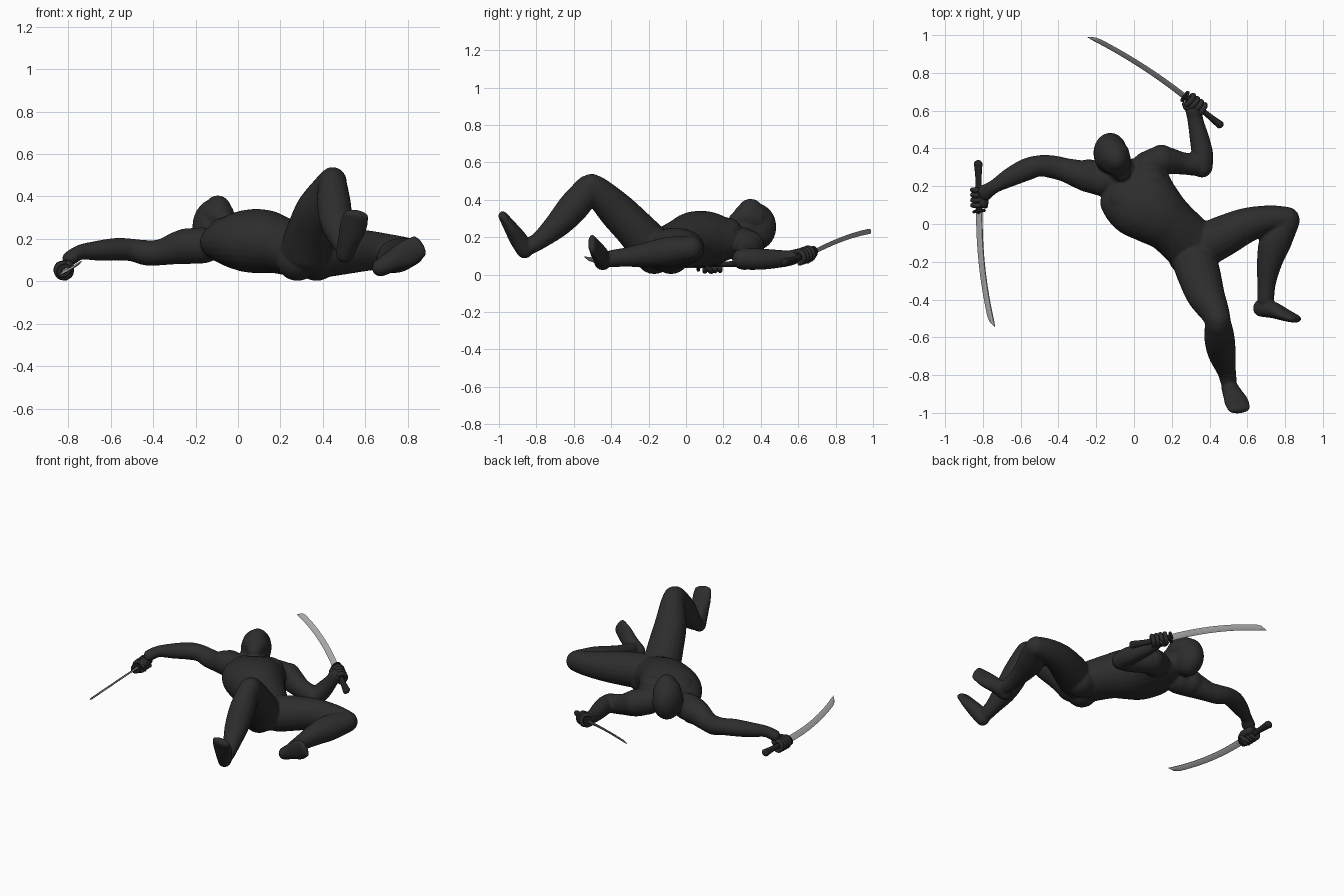
import bpy, bmesh, math
from mathutils import Vector, Matrix


def material(name, c):
    m = bpy.data.materials.new(name)
    m.diffuse_color = (c[0], c[1], c[2], 1)
    return m


SUIT = material("charcoal cloth", (0.026, 0.026, 0.026))
GRIP = material("black grip", (0.018, 0.018, 0.019))
STEEL = material("steel", (0.42, 0.42, 0.42))


def finish(bm, name, mat, angle=60):
    bmesh.ops.recalc_face_normals(bm, faces=bm.faces)
    me = bpy.data.meshes.new(name)
    bm.to_mesh(me)
    bm.free()
    ob = bpy.data.objects.new(name, me)
    bpy.context.collection.objects.link(ob)
    me.materials.append(mat)
    bpy.ops.object.select_all(action='DESELECT')
    ob.select_set(True)
    bpy.context.view_layer.objects.active = ob
    bpy.ops.object.shade_smooth_by_angle(angle=math.radians(angle))
    return ob


def skin(bm, rings):
    vs = [[bm.verts.new(p) for p in r] for r in rings]
    n = len(vs[0])
    for a, b in zip(vs, vs[1:]):
        for i in range(n):
            bm.faces.new((a[i], a[(i + 1) % n], b[(i + 1) % n], b[i]))
    bm.faces.new(vs[0][::-1])
    bm.faces.new(vs[-1])


def tube(bm, pts, hint=(0, 0, 1), seg=20, sub=5):
    """Rounded limb through rows (x, y, z, half depth along hint, half width)."""
    P = [Vector(p if len(p) == 5 else (*p, p[3])) for p in pts]
    Q = [2 * P[0] - P[1]] + P + [2 * P[-1] - P[-2]]
    path = []
    for i in range(1, len(Q) - 2):
        a, b, c, d = Q[i - 1:i + 3]
        for k in range(sub):
            t = k / sub
            path.append(0.5 * (2 * b + (c - a) * t + (2 * a - 5 * b + 4 * c - d) * t * t
                               + (3 * b - a - 3 * c + d) * t ** 3))
    path.append(P[-1])

    def ring(v, tan, off=0.0, sc=1.0):
        h = Vector(hint)
        h = (h - tan * h.dot(tan)).normalized()
        w = tan.cross(h)
        c = Vector(v[:3]) + tan * off
        return [c + sc * (h * v[3] * math.sin(g) + w * v[4] * math.cos(g))
                for g in (2 * math.pi * i / seg for i in range(seg))]
    xyz = [Vector(v[:3]) for v in path]
    n = len(path)
    tans = [(xyz[min(i + 1, n - 1)] - xyz[max(i - 1, 0)]).normalized() for i in range(n)]
    caps = [math.radians(g) for g in (25, 50, 70, 84)]
    e0, e1 = min(path[0][3:]), min(path[-1][3:])
    rings = [ring(path[0], tans[0], -e0 * math.sin(g), math.cos(g)) for g in reversed(caps)]
    rings += [ring(v, t) for v, t in zip(path, tans)]
    rings += [ring(path[-1], tans[-1], e1 * math.sin(g), math.cos(g)) for g in caps]
    skin(bm, rings)


def ball(bm, pos, radii, turn=0.0):
    m = (Matrix.Translation(pos) @ Matrix.Rotation(math.radians(turn), 4, 'Z')
         @ Matrix.Diagonal((*radii, 1)))
    bmesh.ops.create_uvsphere(bm, u_segments=24, v_segments=14, radius=1, matrix=m)


# ---- body: overlapping limbs fused into one smooth skin ----
bm = bmesh.new()
# torso and neck
tube(bm, [(-0.06, 0.25, 0.185, 0.075, 0.13), (-0.03, 0.21, 0.185, 0.105, 0.185),
          (0.04, 0.12, 0.19, 0.145, 0.20), (0.12, 0.05, 0.188, 0.15, 0.172),
          (0.195, -0.01, 0.17, 0.135, 0.147), (0.28, -0.09, 0.14, 0.12, 0.145),
          (0.33, -0.14, 0.13, 0.11, 0.14)], seg=28)
tube(bm, [(-0.03, 0.22, 0.20, 0.075), (-0.10, 0.34, 0.24, 0.072)])
ball(bm, (-0.05, 0.145, 0.24), (0.10, 0.08, 0.065), 50)
ball(bm, (0.075, 0.215, 0.24), (0.10, 0.08, 0.065), 20)
# buttocks
ball(bm, (0.28, -0.17, 0.10), (0.10, 0.10, 0.097))
ball(bm, (0.37, -0.08, 0.10), (0.10, 0.10, 0.097))
# hooded head: skull, brow, tapering face
ball(bm, (-0.125, 0.375, 0.255), (0.09, 0.108, 0.125))
ball(bm, (-0.095, 0.345, 0.33), (0.066, 0.072, 0.075))
tube(bm, [(-0.11, 0.36, 0.30, 0.09), (-0.085, 0.315, 0.305, 0.074, 0.076),
          (-0.064, 0.272, 0.29, 0.045, 0.048)])
# arm stretched sideways
tube(bm, [(-0.16, 0.23, 0.17, 0.085), (-0.26, 0.255, 0.163, 0.082, 0.08),
          (-0.36, 0.285, 0.138, 0.062, 0.064), (-0.43, 0.302, 0.135, 0.06, 0.061),
          (-0.50, 0.308, 0.148, 0.053, 0.056),
          (-0.57, 0.288, 0.152, 0.053, 0.059), (-0.66, 0.245, 0.145, 0.047, 0.05),
          (-0.74, 0.198, 0.138, 0.036, 0.036), (-0.79, 0.165, 0.11, 0.034, 0.044)])
ball(bm, (-0.24, 0.255, 0.167), (0.09, 0.088, 0.083))
# arm bent upward past the head
tube(bm, [(0.07, 0.30, 0.17, 0.085), (0.15, 0.335, 0.145, 0.084, 0.078),
          (0.25, 0.322, 0.105, 0.066, 0.06), (0.33, 0.312, 0.085, 0.062, 0.058)])
ball(bm, (0.145, 0.337, 0.15), (0.08, 0.083, 0.085))
tube(bm, [(0.36, 0.303, 0.083, 0.057), (0.362, 0.37, 0.083, 0.058, 0.057),
          (0.347, 0.45, 0.083, 0.053, 0.052), (0.325, 0.55, 0.088, 0.042, 0.042),
          (0.317, 0.605, 0.105, 0.036, 0.046)])
# leg with raised knee
tube(bm, [(0.32, -0.19, 0.15, 0.12), (0.345, -0.27, 0.24, 0.108, 0.115),
          (0.378, -0.37, 0.342, 0.1, 0.102), (0.425, -0.46, 0.432, 0.082, 0.079),
          (0.445, -0.51, 0.467, 0.075, 0.068)], (0, 0.7, 0.7))
tube(bm, [(0.445, -0.52, 0.46, 0.075, 0.068), (0.452, -0.60, 0.363, 0.083, 0.08),
          (0.465, -0.685, 0.268, 0.07, 0.074), (0.49, -0.78, 0.185, 0.049, 0.05),
          (0.50, -0.83, 0.155, 0.046, 0.044)], (0, -0.7, 0.7))
tube(bm, [(0.503, -0.86, 0.13, 0.047, 0.042), (0.522, -0.9, 0.195, 0.047, 0.052),
          (0.542, -0.94, 0.255, 0.036, 0.064), (0.556, -0.978, 0.312, 0.025, 0.06)],
     (0, -0.87, -0.5))
# leg folded outward, shin lying flat
tube(bm, [(0.38, -0.11, 0.13, 0.115), (0.48, -0.06, 0.14, 0.11, 0.108),
          (0.60, -0.005, 0.145, 0.097, 0.092), (0.72, 0.025, 0.142, 0.08, 0.074),
          (0.81, 0.025, 0.138, 0.067, 0.066)])
tube(bm, [(0.808, 0.015, 0.138, 0.067, 0.07), (0.75, -0.09, 0.122, 0.08, 0.085),
          (0.718, -0.20, 0.108, 0.068, 0.068), (0.702, -0.31, 0.095, 0.052, 0.05),
          (0.697, -0.40, 0.085, 0.046, 0.044)])
tube(bm, [(0.672, -0.445, 0.065, 0.046, 0.042), (0.735, -0.455, 0.10, 0.044, 0.052),
          (0.795, -0.48, 0.132, 0.033, 0.063), (0.852, -0.502, 0.165, 0.022, 0.056)],
     (0, 1, 0))
body = finish(bm, "masked_fighter_body", SUIT)
r = body.modifiers.new("fuse", 'REMESH')
r.mode = 'VOXEL'
r.voxel_size = 0.007
r.use_smooth_shade = True
s = body.modifiers.new("soften", 'SMOOTH')
s.factor = 0.5
s.iterations = 5
bpy.ops.object.convert(target='MESH')

SAG = 0.025  # curvature of the blades


# ---- swords and gripping hands ----
def sword(side, pommel, guard, tip, bend, wrist):
    pommel, guard, tip = Vector(pommel), Vector(guard), Vector(tip)
    u = (tip - guard).normalized()
    n = Vector(bend)
    n = (n - u * n.dot(u)).normalized()
    s = u.cross(n)
    length = (tip - guard).length
    # curved single-edged blade
    rings = []
    for i in range(19):
        t = i / 18
        c = guard + u * length * t + n * SAG * 4 * t * (1 - t)
        d = (u + n * (SAG * 4 * (1 - 2 * t) / length)).normalized()
        m = s.cross(d)
        w = 0.021 - 0.003 * t
        edge = w if t < 0.93 else w - 2 * w * (t - 0.93) / 0.07 * 0.95
        rid = min(-0.25 * w, edge)
        th = 0.006 if i < 18 else 0.001
        rings.append([c - m * w - s * th * 0.6, c + m * rid - s * th, c + m * edge,
                      c + m * rid + s * th, c - m * w + s * th * 0.6])
    b = bmesh.new()
    skin(b, rings)
    finish(b, side + "_blade", STEEL, 25)
    # handle with flared pommel
    g = (guard - pommel).normalized()
    b = bmesh.new()
    rows = []
    for t, k in ((0.04, 0.025), (0.15, 0.022), (0.35, 0.018), (0.7, 0.017), (1.0, 0.02)):
        rows.append((*(pommel.lerp(guard, t)), k, k * 0.75))
    tube(b, rows, n, 12, 3)
    finish(b, side + "_handle", GRIP, 40)
    # oval hand guard
    b = bmesh.new()
    skin(b, [[guard + u * o + n * 0.038 * q * math.cos(a) + s * 0.031 * q * math.sin(a)
              for a in (2 * math.pi * i / 20 for i in range(20))]
             for o, q in ((-0.007, 0.9), (-0.004, 1), (0.004, 1), (0.007, 0.9))])
    finish(b, side + "_guard", GRIP, 30)
    # palm, four curled fingers and thumb
    grip = guard - g * 0.072
    p = Vector(wrist) - grip
    p = (p - g * p.dot(g)).normalized()
    q = g.cross(p)
    b = bmesh.new()
    a0, a1 = grip + p * 0.03 - g * 0.03, grip + p * 0.03 + g * 0.03
    tube(b, [(*a0, 0.026, 0.03), (*a1, 0.026, 0.03)], p, 16, 3)
    for i in range(4):
        o = grip + g * (0.04 - 0.027 * i)
        tube(b, [(*(o + (p * math.cos(a) + q * math.sin(a)) * 0.033), 0.0135)
                 for a in (math.radians(x) for x in (40, 90, 135, 180, 225, 275))], g, 10, 3)
    o = grip + g * 0.045
    tube(b, [(*(o + (p * math.cos(a) - q * math.sin(a)) * 0.036 - g * 0.02 * k), 0.014)
             for k, a in enumerate(math.radians(x) for x in (20, 70, 120))], g, 10, 3)
    finish(b, side + "_hand", SUIT)


sword("left", (-0.825, 0.33, 0.06), (-0.82, 0.068, 0.05), (-0.748, -0.55, 0.085),
      (-0.77, 0, -0.64), (-0.74, 0.19, 0.13))
sword("right", (0.462, 0.52, 0.062), (0.27, 0.675, 0.118), (-0.24, 0.998, 0.235),
      (0.38, 0.5, 0.78), (0.322, 0.56, 0.09))
